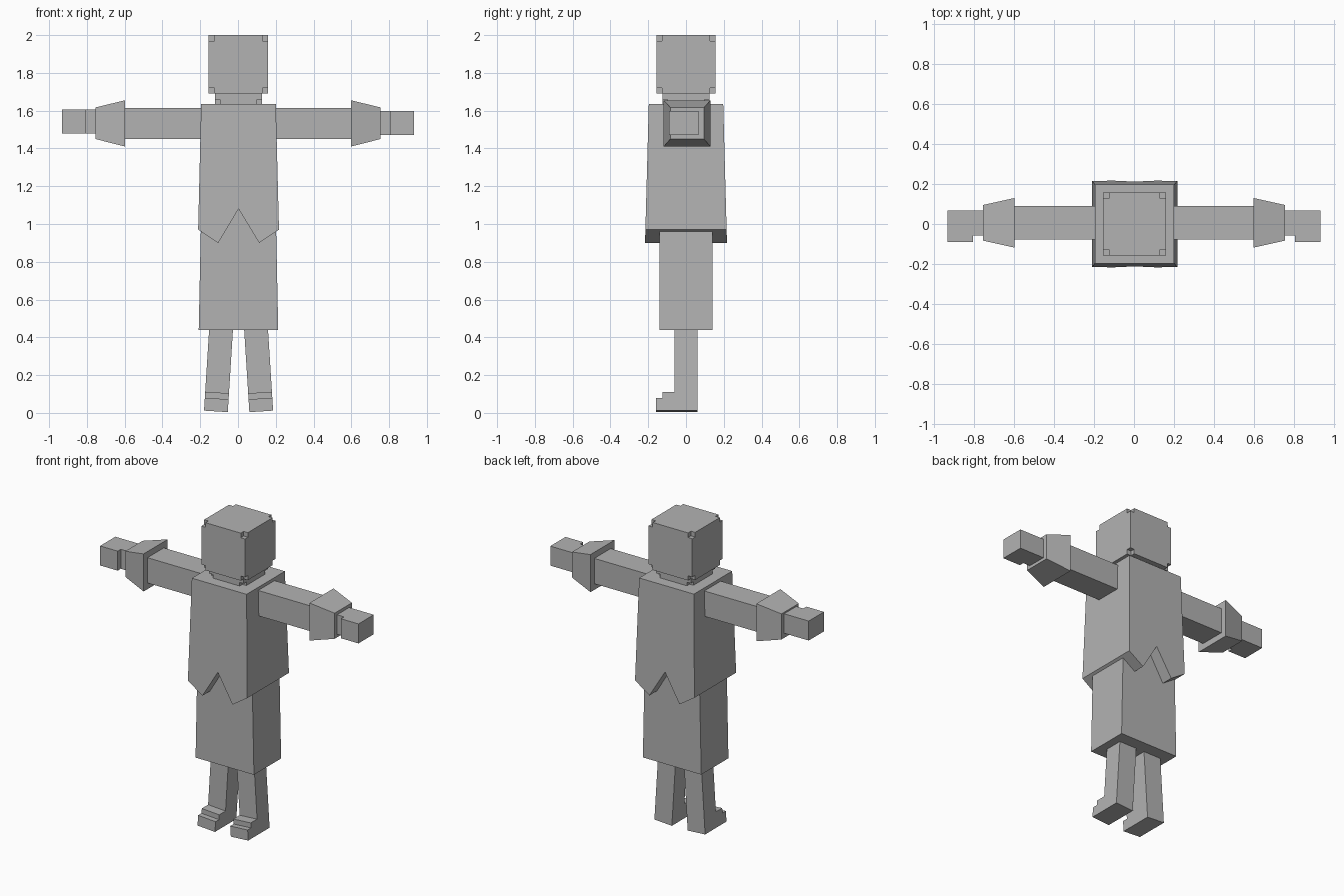
import bpy, bmesh, math
from mathutils import Matrix, Vector

if "Cube" in bpy.data.objects:
    bpy.data.objects.remove(bpy.data.objects["Cube"])

grey = bpy.data.materials.new("plain_grey")
grey.diffuse_color = (0.45, 0.45, 0.45, 1)
grey.use_nodes = True
grey.node_tree.nodes["Principled BSDF"].inputs["Base Color"].default_value = grey.diffuse_color


def finish(name, bm):
    bmesh.ops.recalc_face_normals(bm, faces=bm.faces[:])
    mesh = bpy.data.meshes.new(name)
    bm.to_mesh(mesh)
    bm.free()
    mesh.materials.append(grey)
    obj = bpy.data.objects.new(name, mesh)
    bpy.context.collection.objects.link(obj)
    return obj


def loft(name, a, b, matrix=Matrix()):
    """Solid between two matching outlines of 3D points."""
    bm = bmesh.new()
    va = [bm.verts.new(matrix @ Vector(p)) for p in a]
    vb = [bm.verts.new(matrix @ Vector(p)) for p in b]
    bm.faces.new(va)
    bm.faces.new(vb[::-1])
    for i in range(len(va)):
        j = (i + 1) % len(va)
        bm.faces.new((va[i], vb[i], vb[j], va[j]))
    return finish(name, bm)


def rect_x(x, y0, y1, z0, z1):
    return [(x, y0, z0), (x, y1, z0), (x, y1, z1), (x, y0, z1)]


def rect_z(z, x0, x1, y0, y1):
    return [(x0, y0, z), (x1, y0, z), (x1, y1, z), (x0, y1, z)]


def notched_box(name, lo, hi, n, top=True):
    """Box with small cubes missing at its corners, drawn as a skin of cells."""
    cuts = [(l, l + n, h - n, h) for l, h in zip(lo, hi)]
    levels = (0, 2) if top else (0,)
    corner = [0, 2]
    solid = {(i, j, k) for i in range(3) for j in range(3) for k in range(3)
             if not (i in corner and j in corner and k in levels)}
    bm = bmesh.new()
    cache = {}

    def vert(key):
        if key not in cache:
            cache[key] = bm.verts.new([cuts[a][key[a]] for a in range(3)])
        return cache[key]

    for c in solid:
        for axis in range(3):
            for side in (0, 1):
                near = list(c)
                near[axis] += 1 if side else -1
                if tuple(near) in solid:
                    continue
                u, v = (axis + 1) % 3, (axis + 2) % 3
                quad = []
                for du, dv in ((0, 0), (1, 0), (1, 1), (0, 1)):
                    key = list(c)
                    key[axis] += side
                    key[u] += du
                    key[v] += dv
                    quad.append(vert(tuple(key)))
                bm.faces.new(quad)
    bmesh.ops.recalc_face_normals(bm, faces=bm.faces[:])
    bmesh.ops.dissolve_limit(bm, angle_limit=0.01, verts=bm.verts[:], edges=bm.edges[:])
    return finish(name, bm)


# Head and neck
notched_box("head", (-0.155, -0.157, 1.69), (0.16, 0.157, 2.0), 0.03)
notched_box("neck", (-0.122, -0.125, 1.63), (0.128, 0.125, 1.69), 0.028, top=False)

# Tunic with zigzag hem, wider towards the bottom in both directions
hem = [(-0.195, 1.635), (-0.211, 0.97), (-0.105, 0.90), (0.003, 1.08),
       (0.112, 0.90), (0.217, 0.97), (0.2, 1.635)]


def depth(z):
    return 0.197 + (1.635 - z) * 0.027


loft("tunic", [(x, -depth(z), z) for x, z in hem], [(x, depth(z), z) for x, z in hem])

# Skirt
loft("skirt", rect_z(0.44, -0.208, 0.213, -0.14, 0.14),
     rect_z(1.15, -0.193, 0.198, -0.14, 0.14))

# Stepped foot and leg as one side profile, splayed outwards
leg = [(0.06, 0), (0.06, 0.47), (-0.06, 0.47), (-0.06, 0.1), (-0.125, 0.1),
       (-0.125, 0.068), (-0.16, 0.068), (-0.16, 0)]

for side, s in (("left", -1), ("right", 1)):
    place = Matrix.Translation((0.003 + s * 0.12, 0, 0.008)) @ \
        Matrix.Rotation(-s * math.radians(3.6), 4, 'Y')
    loft(side + "_leg", [(-0.063, y, z) for y, z in leg],
         [(0.063, y, z) for y, z in leg], place)

    # Sleeve, flared cuff and hand
    loft(side + "_sleeve", rect_x(s * 0.15, -0.078, 0.09, 1.45, 1.615),
         rect_x(s * 0.65, -0.078, 0.09, 1.45, 1.615))
    loft(side + "_cuff", rect_x(s * 0.598, -0.118, 0.13, 1.41, 1.655),
         rect_x(s * 0.755, -0.083, 0.095, 1.45, 1.617))
    dz = -s * 0.005
    hand = [(0.72, 0.067), (0.932, 0.067), (0.932, -0.09), (0.805, -0.09),
            (0.805, -0.058), (0.72, -0.058)]
    loft(side + "_hand", [(s * x, y, 1.475 + dz) for x, y in hand],
         [(s * x, y, 1.602 + dz) for x, y in hand])
